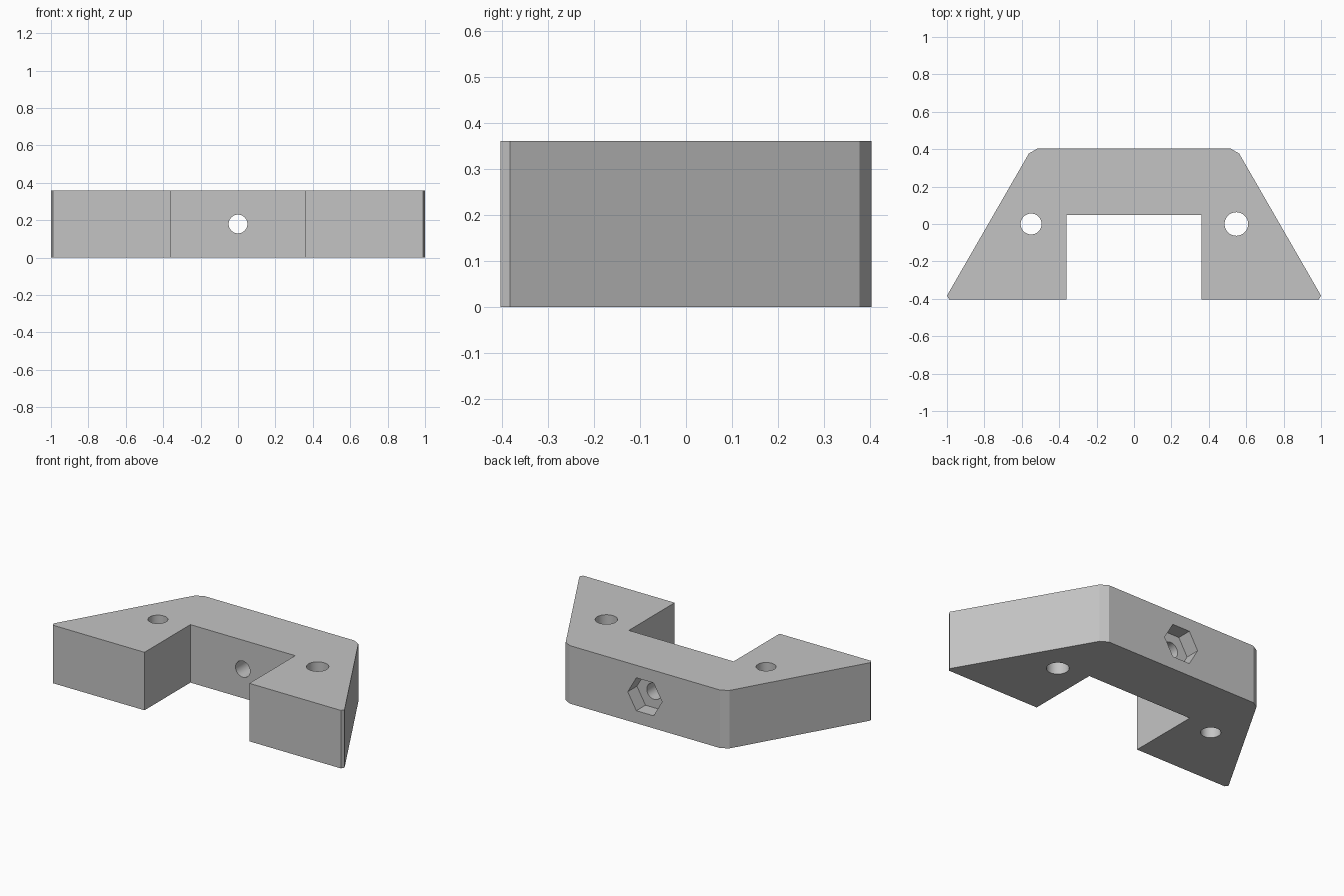
import bpy
import bmesh
from math import radians

cube = bpy.data.objects.get("Cube")
if cube:
    bpy.data.objects.remove(cube, do_unlink=True)

HEIGHT = 0.36
MID = HEIGHT / 2
BACK = 0.403

grey = bpy.data.materials.new("plain grey")
grey.use_nodes = True
grey.diffuse_color = (0.55, 0.55, 0.55, 1)
grey.node_tree.nodes["Principled BSDF"].inputs["Base Color"].default_value = (0.55, 0.55, 0.55, 1)

# Bracket body: half outline mirrored, then extruded upward
half = [(0.36, 0.047), (0.36, -BACK), (0.988, -BACK), (1.0, -0.383),
        (0.562, 0.377), (0.517, BACK)]
outline = half + [(-x, y) for x, y in reversed(half)]
bm = bmesh.new()
base = bm.faces.new([bm.verts.new((x, y, 0)) for x, y in outline])
top = bmesh.ops.extrude_face_region(bm, geom=[base])["geom"]
bmesh.ops.translate(bm, vec=(0, 0, HEIGHT),
                    verts=[v for v in top if isinstance(v, bmesh.types.BMVert)])
bmesh.ops.recalc_face_normals(bm, faces=bm.faces)
mesh = bpy.data.meshes.new("bracket_body")
bm.to_mesh(mesh)
bm.free()
mesh.materials.append(grey)
body = bpy.data.objects.new("bracket_body", mesh)
bpy.context.collection.objects.link(body)


def cut(name, radius, depth, location, rotation=(0, 0, 0), sides=48):
    """Subtract a prism or cylinder from the body."""
    bpy.ops.mesh.primitive_cylinder_add(vertices=sides, radius=radius, depth=depth,
                                        location=location, rotation=rotation)
    cutter = bpy.context.object
    cutter.name = name
    cutter.hide_render = True
    cutter.data.materials.append(grey)
    bpy.ops.object.select_all(action="DESELECT")
    body.select_set(True)
    bpy.context.view_layer.objects.active = body
    mod = body.modifiers.new(name, "BOOLEAN")
    mod.operation = "DIFFERENCE"
    mod.solver = "EXACT"
    mod.object = cutter
    bpy.ops.object.modifier_apply(modifier=mod.name)
    bpy.data.objects.remove(cutter, do_unlink=True)


# Vertical holes through the legs, the left one slightly wider
cut("right_leg_hole", 0.056, 1, (-0.55, 0, MID))
cut("left_leg_hole", 0.063, 1, (0.547, 0, MID))

# Bolt hole through the bridge, with a hexagonal nut pocket at the back
along_y = radians(90)
cut("bolt_hole", 0.05, 1, (0, 0.25, MID), (along_y, 0, 0))
cut("nut_pocket", 0.118, 0.18, (0, BACK, MID), (along_y, radians(30), 0), 6)

bpy.ops.object.shade_smooth_by_angle(angle=radians(25))
